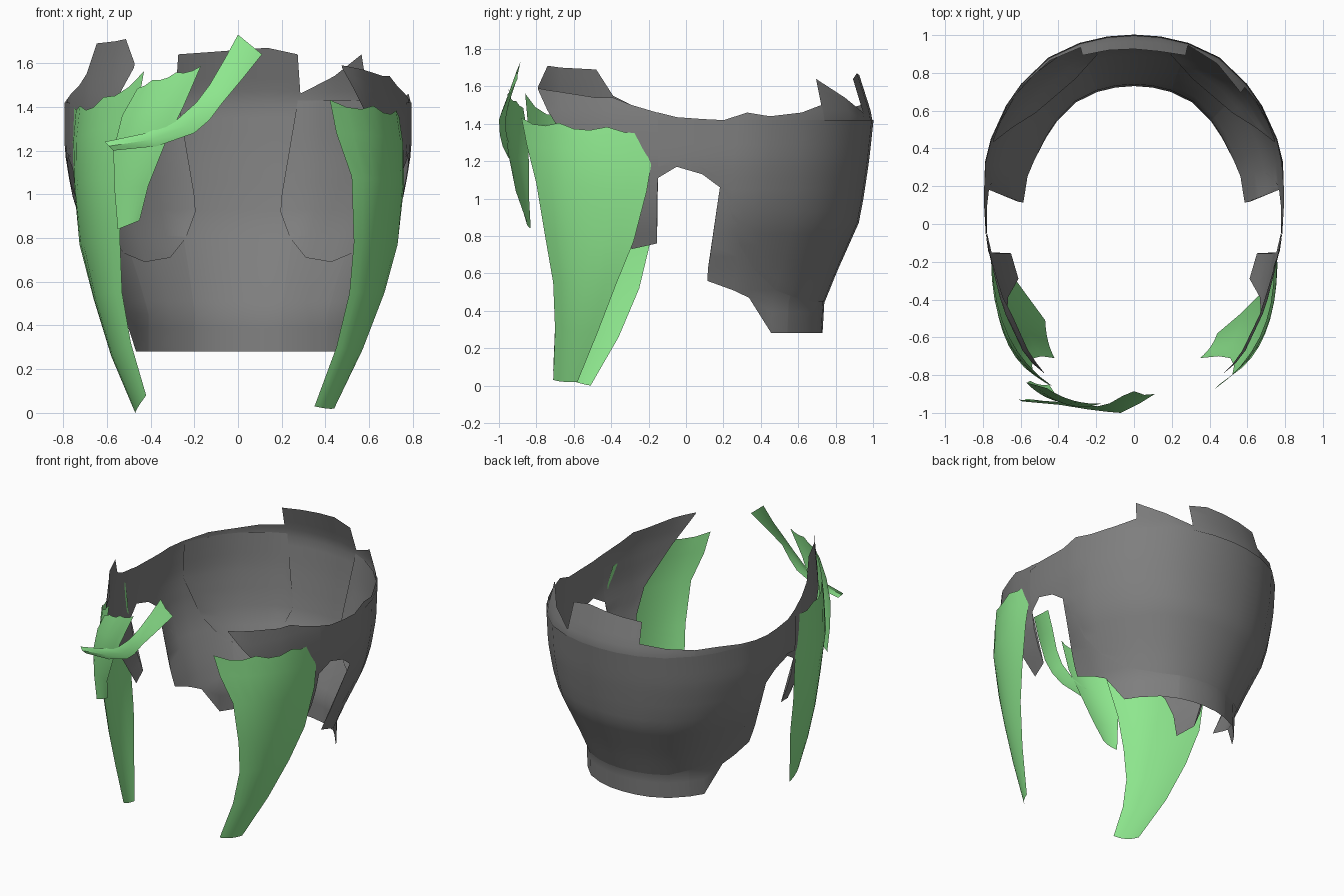
import bpy, bmesh, math


def material(name, rgb):
    m = bpy.data.materials.new(name)
    m.diffuse_color = (*rgb, 1)
    return m


GREY = material("charcoal grey", (0.21, 0.21, 0.21))
GREEN = material("light green", (0.27, 0.80, 0.27))


def loft(name, rows, mat):
    """Skin a sheet through rows of points."""
    bm = bmesh.new()
    grid = [[bm.verts.new(p) for p in r] for r in rows]
    for a, b in zip(grid, grid[1:]):
        for i in range(len(a) - 1):
            bm.faces.new((a[i], a[i + 1], b[i + 1], b[i]))
    bmesh.ops.remove_doubles(bm, verts=bm.verts, dist=0.0005)
    bmesh.ops.recalc_face_normals(bm, faces=bm.faces)
    me = bpy.data.meshes.new(name)
    bm.to_mesh(me)
    bm.free()
    ob = bpy.data.objects.new(name, me)
    bpy.context.collection.objects.link(ob)
    me.materials.append(mat)
    bpy.ops.object.select_all(action='DESELECT')
    ob.select_set(True)
    bpy.context.view_layer.objects.active = ob
    bpy.ops.object.shade_smooth_by_angle(angle=math.radians(40))
    return ob


def lerp_table(table, z):
    for a, b in zip(table, table[1:]):
        if z <= b[0]:
            t = max(0, (z - a[0]) / (b[0] - a[0]))
            return [p + (q - p) * t for p, q in zip(a[1:], b[1:])]
    return table[-1][1:]


# Shell profile: height, width scale, back depth scale
PROFILE = [(0.28, 0.69, 0.73), (0.45, 0.69, 0.74), (0.6, 0.76, 0.80),
           (0.87, 0.91, 0.92), (1.0, 0.96, 0.945), (1.2, 1.0, 0.975),
           (1.43, 1.0, 1.0), (1.68, 0.95, 0.92)]
LEVELS = [0.27 + 0.06 * i for i in range(25)]
EAR_Y = 0.205


def shell_column(x, y, bottom, top, side=1, grow=1.0):
    """Vertical run of shell points, clamped to bottom and top heights."""
    pts = []
    for level in LEVELS:
        z = min(max(level, bottom), top)
        w, d = lerp_table(PROFILE, z)
        # the edge behind the ear swings forward low down
        py = y - (0.06 * min(1, max(0, (0.88 - z) / 0.22)) if y == EAR_Y else 0)
        pts.append((side * x * w * grow, py * (d if py > 0 else 1) * grow, z))
    return pts


# Shell plan from back centre to front: x, y, right top, left top, bottom
COLUMNS = [
    (0.00, 1.00, 1.66, 1.66, 0.28), (0.14, 0.99, 1.67, 1.65, 0.28),
    (0.285, 0.957, 1.64, 1.64, 0.28), (0.287, 0.956, 1.46, 1.50, 0.28),
    (0.45, 0.88, 1.54, 1.48, 0.28), (0.59, 0.745, 1.64, 1.46, 0.28),
    (0.595, 0.74, 1.50, 1.46, 0.28), (0.675, 0.625, 1.46, 1.46, 0.28),
    (0.755, 0.45, 1.44, 1.44, 0.47), (0.785, 0.33, 1.46, 1.43, 0.51),
    (0.79, EAR_Y, 1.42, 1.42, 0.56), (0.79, 0.19, 1.42, 1.42, 1.06),
    (0.79, 0.09, 1.425, 1.425, 1.13), (0.782, -0.05, 1.435, 1.435, 1.17),
    (0.768, -0.15, 1.46, 1.46, 1.11), (0.767, -0.155, 1.46, 1.46, 0.76),
    (0.735, -0.29, 1.50, 1.50, 0.73), (0.71, -0.39, 1.54, 1.55, 0.95),
    (0.68, -0.48, 1.54, 1.69, 1.12), (0.59, -0.67, 1.57, 1.70, 1.36),
    (0.54, -0.74, 1.58, 1.71, 1.47), (0.49, -0.79, 1.59, 1.60, 1.58)]

rows = []
for side, cols in ((-1, COLUMNS[:0:-1]), (1, COLUMNS)):
    for x, y, tr, tl, zb in cols:
        rows.append(shell_column(x, y, zb, tr if side > 0 else tl, side))
loft("hair_shell", rows, GREY)

# Outer layer over the back and ears, ending above the nape
LAYER = [(0.00, 1.00, 0.45), (0.14, 0.99, 0.45), (0.287, 0.956, 0.45),
         (0.45, 0.88, 0.45), (0.595, 0.74, 0.48), (0.675, 0.625, 0.51),
         (0.755, 0.45, 0.62), (0.785, 0.33, 0.75), (0.788, 0.26, 0.92),
         (0.79, 0.19, 1.08), (0.79, 0.09, 1.16), (0.782, -0.05, 1.19),
         (0.768, -0.15, 1.17)]
rows = []
for side, cols in ((-1, LAYER[:0:-1]), (1, LAYER)):
    for x, y, zb in cols:
        rows.append(shell_column(x, y, zb, 1.42, side, 1.004))
loft("hair_outer_layer", rows, GREY)

# Inner lining panels behind each ear
LINING = [(0.21, 0.97, 0.92, 1.00), (0.275, 0.96, 0.80, 1.43),
          (0.38, 0.91, 0.71, 1.43), (0.53, 0.80, 0.69, 1.43),
          (0.63, 0.69, 0.73, 1.43), (0.71, 0.55, 0.90, 1.43),
          (0.75, 0.45, 1.18, 1.43)]
for side, name in ((-1, "left_lining"), (1, "right_lining")):
    loft(name, [shell_column(*c, side, 0.994) for c in LINING], GREY)


def across(front, mid, back, n=8):
    """Smooth arc through three points."""
    out = []
    for i in range(n + 1):
        t = i / n
        k = ((1 - t) * (1 - 2 * t), 4 * t * (1 - t), t * (2 * t - 1))
        out.append(tuple(sum(w * p[j] for w, p in zip(k, (front, mid, back)))
                         for j in range(3)))
    return out


def lock(name, spec, ragged=0.012):
    rows = [across(*r) for r in spec]
    # ragged top edge
    rows[0] = [(x, y, z + (ragged if i % 3 == 0 else -ragged))
               for i, (x, y, z) in enumerate(rows[0])]
    loft(name, rows, GREEN)


# Long side locks
lock("right_side_lock", [
    ((0.42, -0.88, 1.42), (0.665, -0.60, 1.385), (0.74, -0.22, 1.36)),
    ((0.45, -0.85, 1.28), (0.69, -0.58, 1.26), (0.755, -0.18, 1.22)),
    ((0.52, -0.80, 1.08), (0.695, -0.58, 1.06), (0.76, -0.21, 1.04)),
    ((0.53, -0.75, 0.78), (0.66, -0.57, 0.77), (0.73, -0.28, 0.77)),
    ((0.51, -0.71, 0.55), (0.62, -0.58, 0.55), (0.67, -0.37, 0.55)),
    ((0.45, -0.70, 0.30), (0.53, -0.61, 0.29), (0.57, -0.47, 0.29)),
    ((0.35, -0.71, 0.03), (0.405, -0.65, 0.02), (0.44, -0.58, 0.02))])
lock("left_side_lock", [
    ((-0.43, -0.86, 1.55), (-0.66, -0.60, 1.41), (-0.75, -0.22, 1.41)),
    ((-0.47, -0.84, 1.34), (-0.685, -0.58, 1.28), (-0.757, -0.18, 1.24)),
    ((-0.53, -0.80, 1.08), (-0.695, -0.57, 1.06), (-0.75, -0.17, 1.04)),
    ((-0.54, -0.75, 0.80), (-0.67, -0.54, 0.78), (-0.725, -0.19, 0.77)),
    ((-0.53, -0.71, 0.55), (-0.63, -0.54, 0.54), (-0.66, -0.25, 0.52)),
    ((-0.49, -0.70, 0.32), (-0.56, -0.56, 0.28), (-0.58, -0.36, 0.26)),
    ((-0.42, -0.71, 0.08), (-0.455, -0.62, 0.03), (-0.47, -0.51, 0.0))])

# Shorter lock over the left temple
lock("left_front_lock", [
    ((-0.17, -0.95, 1.58), (-0.32, -0.935, 1.54), (-0.46, -0.87, 1.49)),
    ((-0.25, -0.97, 1.40), (-0.40, -0.94, 1.38), (-0.53, -0.85, 1.36)),
    ((-0.33, -0.95, 1.24), (-0.46, -0.92, 1.22), (-0.57, -0.84, 1.20)),
    ((-0.41, -0.91, 1.04), (-0.49, -0.88, 1.03), (-0.565, -0.84, 1.02)),
    ((-0.45, -0.85, 0.88), (-0.50, -0.85, 0.86), (-0.55, -0.83, 0.84))], 0.006)

# Loose strand sweeping across the forehead: upper edge, lower edge
STRAND = [((-0.61, -0.93, 1.24), (-0.57, -0.925, 1.20)),
          ((-0.42, -0.94, 1.28), (-0.37, -0.95, 1.22)),
          ((-0.28, -0.96, 1.34), (-0.20, -0.98, 1.28)),
          ((-0.19, -0.965, 1.42), (-0.13, -0.995, 1.34)),
          ((-0.13, -0.95, 1.50), (-0.07, -1.00, 1.42)),
          ((-0.06, -0.91, 1.62), (0.03, -0.95, 1.54)),
          ((0.00, -0.885, 1.73), (0.11, -0.90, 1.64))]
rows = []
for u, l in STRAND:
    m = [(a + b) / 2 for a, b in zip(u, l)]
    m[1] -= 0.012
    rows.append([u, tuple(m), l])
loft("forehead_strand", rows, GREEN)
